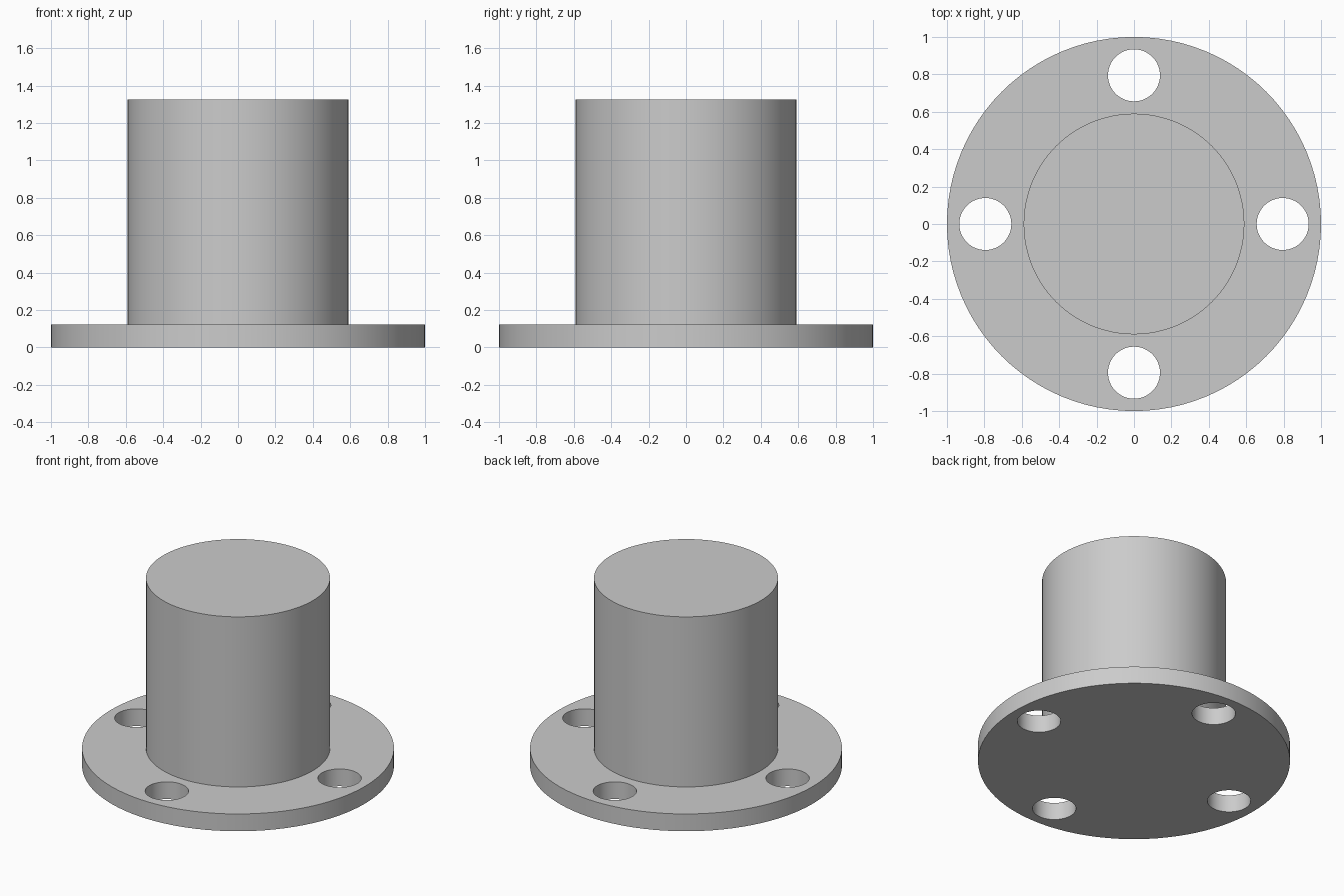
import bpy
import bmesh
from math import cos, sin, pi, radians

SEGMENTS = 96
FLANGE_R, FLANGE_TOP = 1.0, 0.122
BOSS_R, BOSS_TOP = 0.59, 1.325
HOLE_R, HOLE_RING, HOLES = 0.139, 0.795, 4

cube = bpy.data.objects.get("Cube")
if cube:
    bpy.data.objects.remove(cube, do_unlink=True)

grey = bpy.data.materials.new("plain_grey")
grey.use_nodes = True
grey.diffuse_color = (0.6, 0.6, 0.6, 1)
grey.node_tree.nodes["Principled BSDF"].inputs["Base Color"].default_value = grey.diffuse_color


def turned(name, profile):
    """Solid of revolution from (radius, height) steps, capped at both ends."""
    bm = bmesh.new()
    rings = [[bm.verts.new((r * cos(2 * pi * i / SEGMENTS), r * sin(2 * pi * i / SEGMENTS), z))
              for i in range(SEGMENTS)] for r, z in profile]
    for low, high in zip(rings, rings[1:]):
        for i in range(SEGMENTS):
            j = (i + 1) % SEGMENTS
            bm.faces.new((low[i], low[j], high[j], high[i]))
    bm.faces.new(rings[0][::-1])
    bm.faces.new(rings[-1])
    mesh = bpy.data.meshes.new(name)
    bm.to_mesh(mesh)
    bm.free()
    mesh.materials.append(grey)
    obj = bpy.data.objects.new(name, mesh)
    bpy.context.collection.objects.link(obj)
    return obj


# Flange and solid boss in one turned body
body = turned("flanged_boss", [(FLANGE_R, 0), (FLANGE_R, FLANGE_TOP),
                               (BOSS_R, FLANGE_TOP), (BOSS_R, BOSS_TOP)])

# Bolt holes drilled through the flange
for k in range(HOLES):
    angle = 2 * pi * k / HOLES
    drill = turned("bolt_hole_cutter", [(HOLE_R, -0.1), (HOLE_R, FLANGE_TOP + 0.1)])
    drill.location = (HOLE_RING * cos(angle), HOLE_RING * sin(angle), 0)
    drill.hide_render = True
    drill.hide_set(True)
    cut = body.modifiers.new("bolt_hole", "BOOLEAN")
    cut.operation = "DIFFERENCE"
    cut.solver = "EXACT"
    cut.object = drill

# Apply the cuts, then smooth the round walls and keep the rims sharp
bpy.ops.object.select_all(action="DESELECT")
body.select_set(True)
bpy.context.view_layer.objects.active = body
for cut in list(body.modifiers):
    drill = cut.object
    bpy.ops.object.modifier_apply(modifier=cut.name)
    bpy.data.objects.remove(drill, do_unlink=True)
bpy.ops.object.shade_smooth_by_angle(angle=radians(30))
